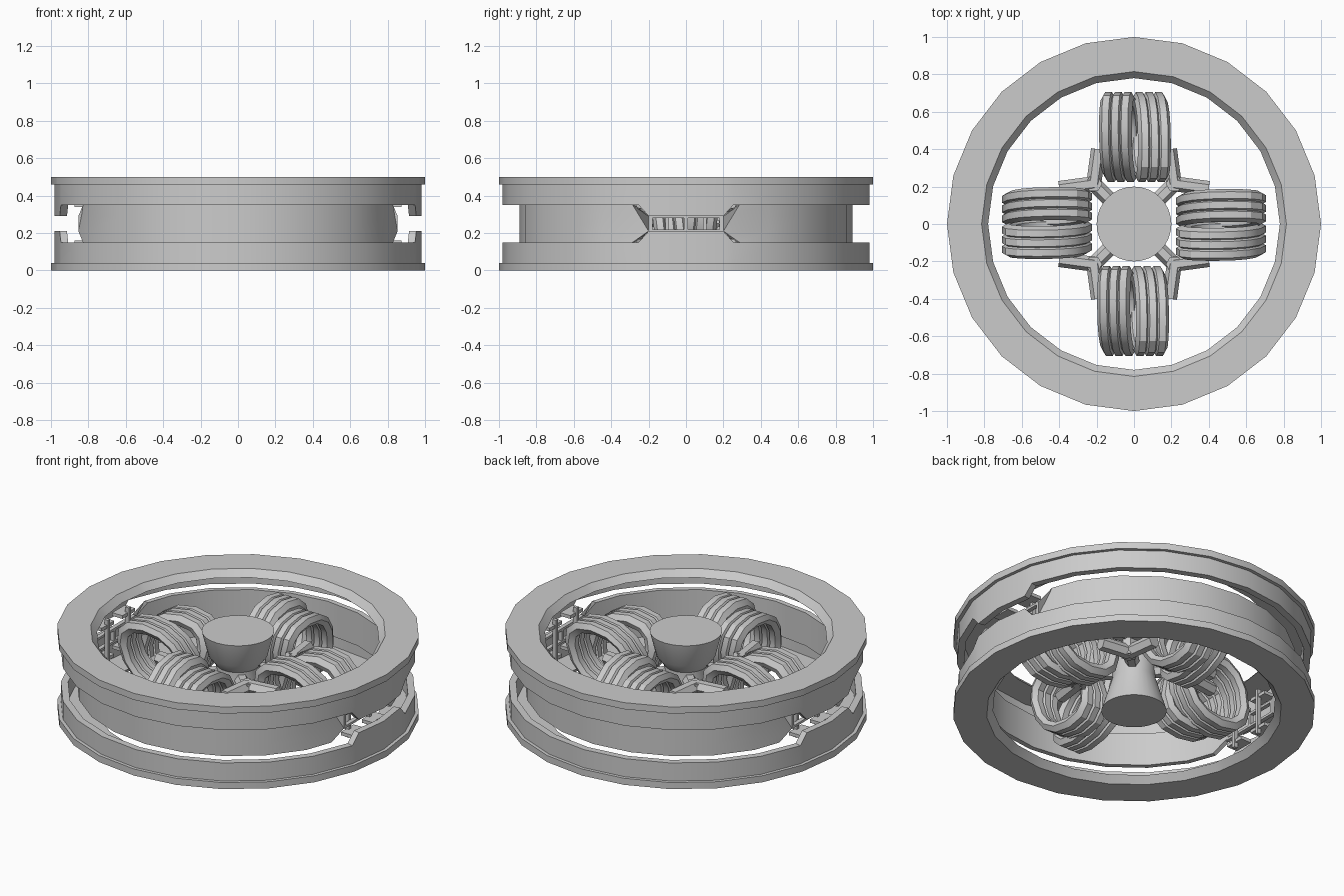
import bpy, bmesh, math
from mathutils import Vector

if "Cube" in bpy.data.objects:
    bpy.data.objects.remove(bpy.data.objects["Cube"])

grey = bpy.data.materials.new("plain grey")
grey.diffuse_color = (0.6, 0.6, 0.6, 1)
grey.use_nodes = True
grey.node_tree.nodes["Principled BSDF"].inputs["Base Color"].default_value = grey.diffuse_color


def loft(name, loops, closed=False):
    """Skin a series of equal-length point loops; cap the ends when open."""
    bm = bmesh.new()
    rows = [[bm.verts.new(p) for p in loop] for loop in loops]
    n = len(rows[0])
    for i in range(len(rows) if closed else len(rows) - 1):
        a, b = rows[i], rows[(i + 1) % len(rows)]
        for j in range(n):
            k = (j + 1) % n
            bm.faces.new((a[j], a[k], b[k], b[j]))
    if not closed:
        bm.faces.new(rows[0])
        bm.faces.new(rows[-1])
    bmesh.ops.recalc_face_normals(bm, faces=bm.faces)
    me = bpy.data.meshes.new(name)
    bm.to_mesh(me)
    bm.free()
    me.materials.append(grey)
    ob = bpy.data.objects.new(name, me)
    bpy.context.collection.objects.link(ob)
    bpy.context.view_layer.objects.active = ob
    bpy.ops.object.select_all(action='DESELECT')
    ob.select_set(True)
    bpy.ops.object.shade_smooth_by_angle(angle=math.radians(30))
    return ob


def polar(r, deg, z):
    a = math.radians(deg)
    return (r * math.cos(a), r * math.sin(a), z)


def box(name, c, s):
    x, y, z = (v / 2 for v in s)
    return loft(name, [[(c[0] + u * x, c[1] + v * y, c[2] + w * z)
                        for u, v in ((-1, -1), (1, -1), (1, 1), (-1, 1))] for w in (-1, 1)])


def rod(name, p, q, r, sides=6):
    p, q = Vector(p), Vector(q)
    rot = (q - p).to_track_quat('Z', 'Y')
    return loft(name, [[e + rot @ Vector(polar(r, 360 * i / sides, 0))
                        for i in range(sides)] for e in (p, q)])


# Rims: flat plate with a flange that deepens into a tab on the left and right
angles = [(15 * i, False) for i in range(24)]
angles += [(a % 360, True) for a in (11.8, -11.8, 168.2, 191.8)]
for name, flip in (("upper_rim", False), ("lower_rim", True)):
    loops = []
    for a, on_chord in sorted(angles):
        k = 0.994 if on_chord else 1.0
        tab = abs(math.sin(math.radians(a))) < 0.21
        zb = 0.29 if tab else 0.35
        prof = [(.815, .5), (1, .5), (1, .46), (.98, .46), (.98, zb),
                (.94, zb), (.94, .46), (.78, .46)]
        loops.append([polar(r * k, a, .5 - z if flip else z) for r, z in prof])
    loft(name, loops, closed=True)

# Inner drum halves with tapered ends
levels = [(.89, .15), (.89, .21), (.89, .29), (.89, .35),
          (.86, .35), (.86, .29), (.86, .21), (.86, .15)]
for name, turn in (("drum_back", 0), ("drum_front", 180)):
    loops = []
    for a in [0] + list(range(30, 151, 15)) + [180]:
        loop = []
        for r, z in levels:
            mid = .2 < z < .3
            off = {0: 13.2 if mid else 19, 180: -13.2 if mid else -19}.get(a, 0)
            k = .985 if off else 1
            loop.append(polar(r * k, a + off + turn, z))
        loops.append(loop)
    loft(name, loops)

# Open lattice in the two gaps of the drum
for s, side in ((1, "right"), (-1, "left")):
    x = .84 * s
    for y in (-.19, -.1, 0, .1, .19):
        tall = abs(y) == .1
        box(side + "_lattice_post", (x - (.03 * s if tall else 0), y, .25),
            (.025, .02, .28 if tall else .09))
    for z in (.212, .288):
        box(side + "_lattice_rail", (x, 0, z), (.025, .4, .014))
    for y in (-.1, .1):
        for z in (.15, .35):
            box(side + "_lattice_arm", (x, y, z), (.07, .12, .02))

# Hub: waisted cylinder
loft("hub", [[polar(r, 360 * i / 32, z) for i in range(32)]
             for r, z in ((.18, 0), (.12, .2), (.12, .3), (.165, .36), (.2, .5))])


# Four coils, each of two bundles of wire loops leaning opposite ways
def spin(p, q):
    x, y, z = p
    for _ in range(q):
        x, y = y, -x
    return (x, y, z)


def wire_loop(name, x0, lean, quarter, tube=.036, n=14):
    loops = []
    for i in range(n):
        t = 2 * math.pi * (i + .5) / n
        c, s = math.cos(t), math.sin(t)
        py = .2 * math.copysign(abs(c) ** .85, c)
        pz = .185 * math.copysign(abs(s) ** .85, s)
        sec = []
        for j in range(6):
            b = math.pi * (j + .5) / 3
            y = py + c * tube * math.cos(b)
            z = pz + s * tube * math.cos(b)
            x = x0 + tube * math.sin(b) - lean * .12 * z
            sec.append(spin((x, .465 + y + lean * .25 * z, .25 + z), quarter))
        loops.append(sec)
    loft(name, loops, closed=True)


for q in range(4):
    for k in range(3):
        d = .03 + .052 * k
        wire_loop("coil_bundle_a", -d + .005, 1, q)
        wire_loop("coil_bundle_b", d + .005, -1, q)
    # Forked bracket between neighbouring coils
    elbow = spin((.215, .215, .25), q)
    rod("bracket_stem", spin((.07, .07, .25), q), elbow, .04)
    for end in ((.19, .4), (.4, .19)):
        for z in (.2, .3):
            rod("bracket_fork", (elbow[0], elbow[1], z), spin((*end, z), q), .04)
    rod("bracket_joint", (elbow[0], elbow[1], .17), (elbow[0], elbow[1], .33), .045)
